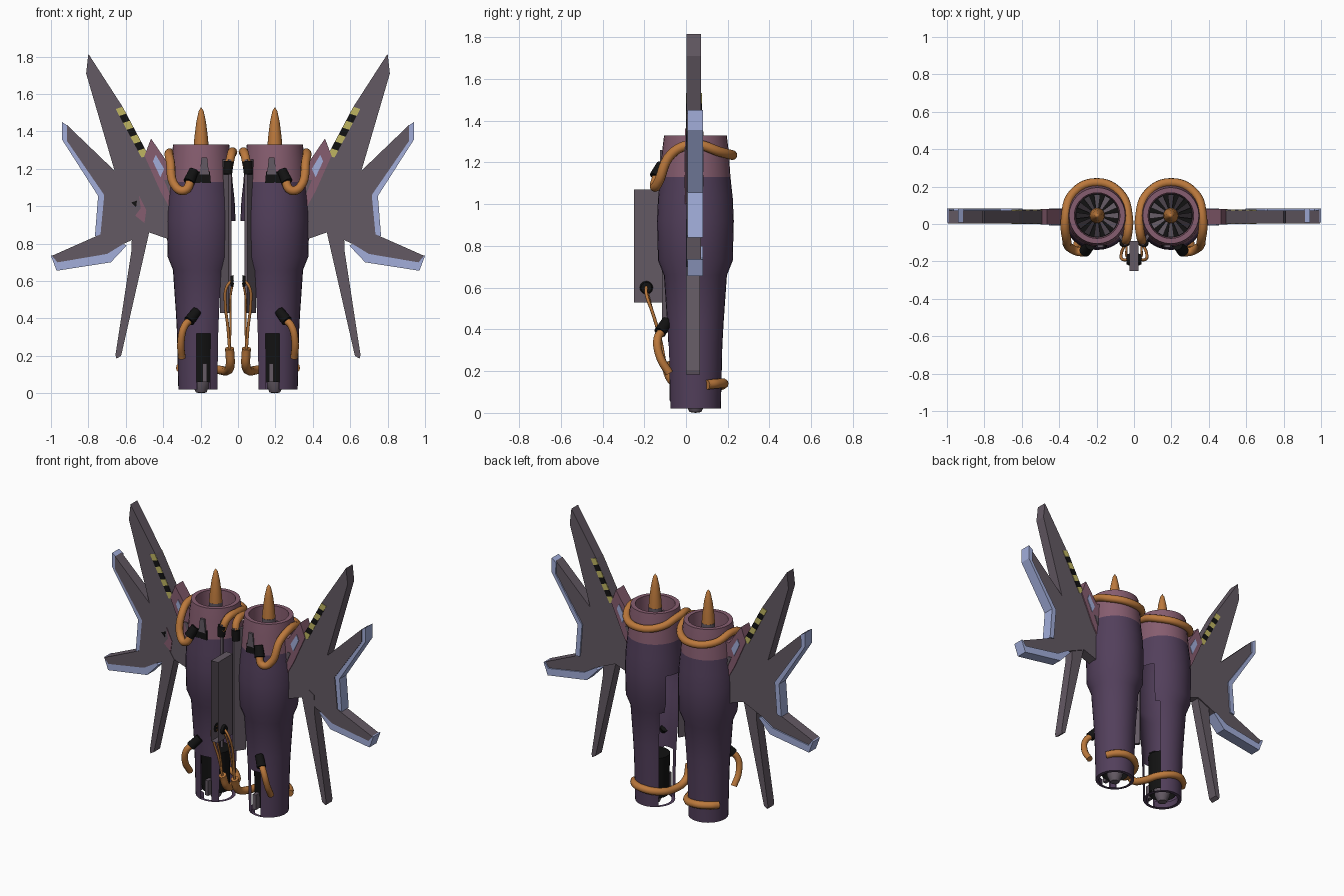
import bpy, bmesh, math
from mathutils import Vector

if "Cube" in bpy.data.objects:
    bpy.data.objects.remove(bpy.data.objects["Cube"])

CX, CY = 0.197, 0.045          # engine axis


def material(name, r, g, b):
    m = bpy.data.materials.new(name)
    m.diffuse_color = (r, g, b, 1)
    m.use_nodes = True
    m.node_tree.nodes["Principled BSDF"].inputs["Base Color"].default_value = m.diffuse_color
    return m


PURPLE = material("dark purple", 0.085, 0.05, 0.105)
MAUVE = material("mauve", 0.24, 0.11, 0.16)
GREY = material("warm grey", 0.125, 0.10, 0.125)
ORANGE = material("copper orange", 0.50, 0.19, 0.045)
BLUE = material("pale blue", 0.36, 0.42, 0.70)
YELLOW = material("yellow", 0.52, 0.46, 0.12)
BLACK = material("black", 0.006, 0.006, 0.006)


def finish(name, bm, mats, mirror=True, smooth=False):
    bmesh.ops.recalc_face_normals(bm, faces=bm.faces)
    me = bpy.data.meshes.new(name)
    bm.to_mesh(me)
    bm.free()
    for m in mats:
        me.materials.append(m)
    ob = bpy.data.objects.new(name, me)
    bpy.context.collection.objects.link(ob)
    if smooth:
        bpy.context.view_layer.objects.active = ob
        ob.select_set(True)
        bpy.ops.object.shade_smooth_by_angle(angle=math.radians(35))
        ob.select_set(False)
    if mirror:
        mod = ob.modifiers.new("mirror", 'MIRROR')
        mod.use_mirror_merge = False
    return ob


def prism(name, pts, axis, lo, hi, mat, mirror=True):
    """Extrude a 2D outline: axis 'y' takes (x, z), axis 'z' takes (x, y)."""
    bm = bmesh.new()
    at = (lambda p, d: (p[0], d, p[1])) if axis == 'y' else (lambda p, d: (p[0], p[1], d))
    a = [bm.verts.new(at(p, lo)) for p in pts]
    b = [bm.verts.new(at(p, hi)) for p in pts]
    bm.faces.new(a)
    bm.faces.new(b[::-1])
    n = len(pts)
    for i in range(n):
        bm.faces.new((a[i], b[i], b[(i + 1) % n], a[(i + 1) % n]))
    return finish(name, bm, [mat], mirror)


def lathe(name, prof, mats, n=32, cut=None):
    """Spin (radius, z, material index) about the engine axis; cut(angle, z) drops faces."""
    bm = bmesh.new()
    rings = []
    for r, z, _ in prof:
        if r == 0:
            rings.append([bm.verts.new((CX, CY, z))] * n)
        else:
            rings.append([bm.verts.new((CX + r * math.cos(t), CY + r * math.sin(t), z))
                          for t in (2 * math.pi * i / n for i in range(n))])
    for k in range(len(prof) - 1):
        zm = (prof[k][1] + prof[k + 1][1]) / 2
        for i in range(n):
            # 0 degrees points at the other engine, 90 degrees at the front
            ang = ((i + 0.5) * 360 / n - 180 + 180) % 360 - 180
            if cut and cut(ang, zm):
                continue
            j = (i + 1) % n
            vs = list(dict.fromkeys((rings[k][i], rings[k][j], rings[k + 1][j], rings[k + 1][i])))
            bm.faces.new(vs).material_index = prof[k][2]
    return finish(name, bm, mats, smooth=True)


def hose(name, pts, rad, mat=ORANGE):
    for s, side in ((1, "right"), (-1, "left")):
        cu = bpy.data.curves.new(name, 'CURVE')
        cu.dimensions = '3D'
        cu.bevel_depth, cu.bevel_resolution = rad, 3
        cu.resolution_u, cu.use_fill_caps = 6, True
        sp = cu.splines.new('BEZIER')
        sp.bezier_points.add(len(pts) - 1)
        for bp, p in zip(sp.bezier_points, pts):
            bp.co = (s * p[0], p[1], p[2])
            bp.handle_left_type = bp.handle_right_type = 'AUTO'
        cu.materials.append(mat)
        bpy.context.collection.objects.link(bpy.data.objects.new(name + "_" + side, cu))


def socket(name, a, b, r1, r2, mat=BLACK):
    """Short round plug from a to b."""
    a, b = Vector(a), Vector(b)
    bm = bmesh.new()
    bmesh.ops.create_cone(bm, cap_ends=True, segments=12, radius1=r1, radius2=r2, depth=(b - a).length)
    rot = (b - a).to_track_quat('Z', 'Y')
    for v in bm.verts:
        v.co = rot @ v.co + (a + b) / 2
    finish(name, bm, [mat], smooth=True)


# Engine shell, open on the inner side and slotted at the lower front
def shell_cut(a, z):
    a_in = a if a > -180 else a + 360
    if z < 0.03 or z > 0.96:
        return False
    if z < 0.33 and 68 < a_in < 100:
        return True
    return abs(a_in) < (45 if z < 0.69 else 29)


lathe("engine_shell", [(0.10, 0.06, 0), (0.10, 0.02, 0), (0.122, 0.02, 0), (0.129, 0.32, 0),
                       (0.135, 0.43, 0), (0.151, 0.66, 0), (0.179, 0.73, 0), (0.184, 0.92, 0),
                       (0.179, 1.03, 0), (0.168, 1.13, 1), (0.160, 1.25, 1), (0.150, 1.33, 1),
                       (0.122, 1.33, 1), (0.117, 1.19, 2), (0, 1.19, 2)],
      [PURPLE, MAUVE, BLACK], cut=shell_cut)
lathe("nozzle_lining", [(0.085, 0.06, 0), (0.09, 0.33, 0), (0, 0.33, 0)], [BLACK])
lathe("nozzle_core", [(0, 0.0, 0), (0.028, 0.004, 0), (0.05, 0.05, 0), (0.055, 0.12, 0), (0, 0.12, 0)], [GREY], 16)
lathe("intake_hub", [(0, 1.19, 0), (0.042, 1.19, 0), (0.042, 1.31, 0), (0, 1.31, 0)], [GREY], 20)
lathe("intake_spike", [(0, 1.305, 0), (0.041, 1.305, 0), (0.036, 1.37, 0), (0.026, 1.45, 0),
                       (0.013, 1.51, 0), (0, 1.53, 0)], [ORANGE], 20)

# Fan blades
bm = bmesh.new()
for i in range(12):
    t = 2 * math.pi * i / 12
    quad = []
    for r, dt, z in ((0.035, -0.2, 1.21), (0.115, -0.15, 1.21), (0.115, 0.15, 1.24), (0.035, 0.2, 1.24)):
        quad.append(bm.verts.new((CX + r * math.cos(t + dt), CY + r * math.sin(t + dt), z)))
    bm.faces.new(quad)
finish("fan_blades", bm, [GREY])

# Front fittings: grey latch under the intake, black recess, lower slot bar
prism("intake_latch", [(0.155, 1.17), (0.205, 1.17), (0.195, 1.26), (0.165, 1.26)], 'y', -0.125, -0.10, GREY)
prism("intake_recess", [(0.145, 1.125), (0.24, 1.125), (0.235, 1.185), (0.15, 1.185)], 'y', -0.123, -0.10, BLACK)
prism("slot_bar", [(0.165, 0.06), (0.19, 0.06), (0.19, 0.16), (0.165, 0.16)], 'y', -0.08, -0.04, GREY)

# Wing: main plate with three blades, plus a lower blade layer
prism("wing_plate", [(0.36, 0.82), (0.36, 1.0), (0.475, 1.265), (0.616, 1.53), (0.80, 1.815), (0.812, 1.71),
                     (0.66, 1.19), (0.915, 1.435), (0.915, 1.35), (0.715, 1.06), (0.735, 0.85),
                     (0.995, 0.735), (0.965, 0.70), (0.70, 0.745), (0.61, 0.80), (0.475, 0.86)],
      'y', 0.003, 0.073, GREY)
prism("wing_lower_blade", [(0.475, 0.86), (0.52, 0.93), (0.565, 0.90), (0.57, 0.76), (0.655, 0.205),
                           (0.65, 0.185), (0.625, 0.20)], 'y', 0.0, 0.066, GREY)
prism("wing_upper_edge", [(0.908, 1.428), (0.94, 1.45), (0.94, 1.355), (0.748, 1.055), (0.765, 0.84),
                          (0.732, 0.845), (0.715, 1.06), (0.912, 1.35)], 'y', 0.008, 0.082, BLUE)
prism("wing_lower_edge", [(0.99, 0.737), (1.0, 0.735), (0.97, 0.655), (0.68, 0.70), (0.595, 0.79),
                          (0.615, 0.80), (0.70, 0.747), (0.965, 0.702)], 'y', 0.008, 0.082, BLUE)

# Warning stripes along the inner wing edge
A, B, W = Vector((0.480, 1.272)), Vector((0.618, 1.532)), Vector((0.036, -0.012))
for i in range(7):
    p, q = A.lerp(B, i / 7), A.lerp(B, (i + 1) / 7)
    prism("warning_stripe", [p, q, q + W, p + W], 'y', 0.0, 0.077, BLACK if i % 2 else YELLOW)

# Mauve bracket with a blue window joining wing and engine
prism("wing_bracket", [(0.345, 1.02), (0.345, 1.24), (0.375, 1.23), (0.465, 1.362), (0.50, 1.27),
                       (0.415, 1.08), (0.37, 1.0)], 'y', -0.004, 0.08, MAUVE)
prism("bracket_window", [(0.395, 1.20), (0.44, 1.275), (0.455, 1.24), (0.415, 1.155)], 'y', -0.008, 0.084, BLUE)
prism("bracket_lower_window", [(0.362, 1.06), (0.368, 1.14), (0.395, 1.14)], 'y', -0.008, 0.084, GREY)

# Worn patch on the left wing
prism("worn_patch", [(-0.53, 1.06), (-0.49, 0.98), (-0.50, 0.91), (-0.55, 0.95), (-0.52, 0.99)],
      'y', -0.001, 0.004, MAUVE, False)
prism("worn_spot", [(-0.57, 1.02), (-0.54, 1.03), (-0.545, 0.995)], 'y', -0.001, 0.004, BLACK, False)

# Angled back panels and the open central spine
prism("inner_panel", [(0.035, -0.11), (0.05, -0.115), (0.095, -0.05), (0.08, -0.035)], 'z', 0.43, 1.25, GREY)
spine = prism("central_spine", [(-0.025, -0.25), (0.025, -0.25), (0.025, -0.09), (-0.025, -0.09)],
              'z', 0.53, 1.07, GREY, False)
bm = bmesh.new()
bm.from_mesh(spine.data)
bmesh.ops.delete(bm, geom=[f for f in bm.faces if abs(f.normal.y) > 0.9], context='FACES')
bm.to_mesh(spine.data)
bm.free()

# Upper hose around the intake
hose("upper_hose", [(0.25, -0.135, 1.14), (0.285, -0.15, 1.085), (0.33, -0.135, 1.10), (0.362, -0.07, 1.24),
                    (0.367, 0.03, 1.285), (0.325, 0.165, 1.25), (CX, 0.222, 1.235), (0.075, 0.165, 1.25),
                    (0.03, 0.04, 1.285), (0.035, -0.06, 1.28), (0.05, -0.10, 1.21)], 0.024)
socket("upper_hose_socket", (0.262, -0.145, 1.13), (0.235, -0.115, 1.19), 0.032, 0.026)
socket("upper_inner_socket", (0.05, -0.095, 1.24), (0.055, -0.10, 1.17), 0.028, 0.024)

# Lower hoses: short front loop, back wrap and thin cable to the spine
hose("lower_front_hose", [(0.245, -0.105, 0.40), (0.285, -0.135, 0.36), (0.305, -0.125, 0.27),
                          (0.30, -0.08, 0.19)], 0.02)
socket("lower_hose_socket", (0.262, -0.125, 0.385), (0.22, -0.09, 0.44), 0.03, 0.026)
hose("lower_back_hose", [(0.312, 0.10, 0.135), (0.28, 0.145, 0.14), (CX, 0.18, 0.14), (0.10, 0.13, 0.125),
                         (0.06, 0.03, 0.12), (0.042, -0.06, 0.15), (0.045, -0.10, 0.24)], 0.024)
hose("spine_cable", [(0.045, -0.10, 0.23), (0.055, -0.125, 0.36), (0.068, -0.16, 0.48), (0.06, -0.19, 0.57),
                     (0.027, -0.19, 0.61)], 0.008)
hose("spine_cable_inner", [(0.045, -0.10, 0.23), (0.04, -0.13, 0.38), (0.04, -0.17, 0.52), (0.027, -0.19, 0.59)], 0.006)
socket("spine_socket", (0.025, -0.19, 0.60), (0.04, -0.19, 0.60), 0.032, 0.026)
